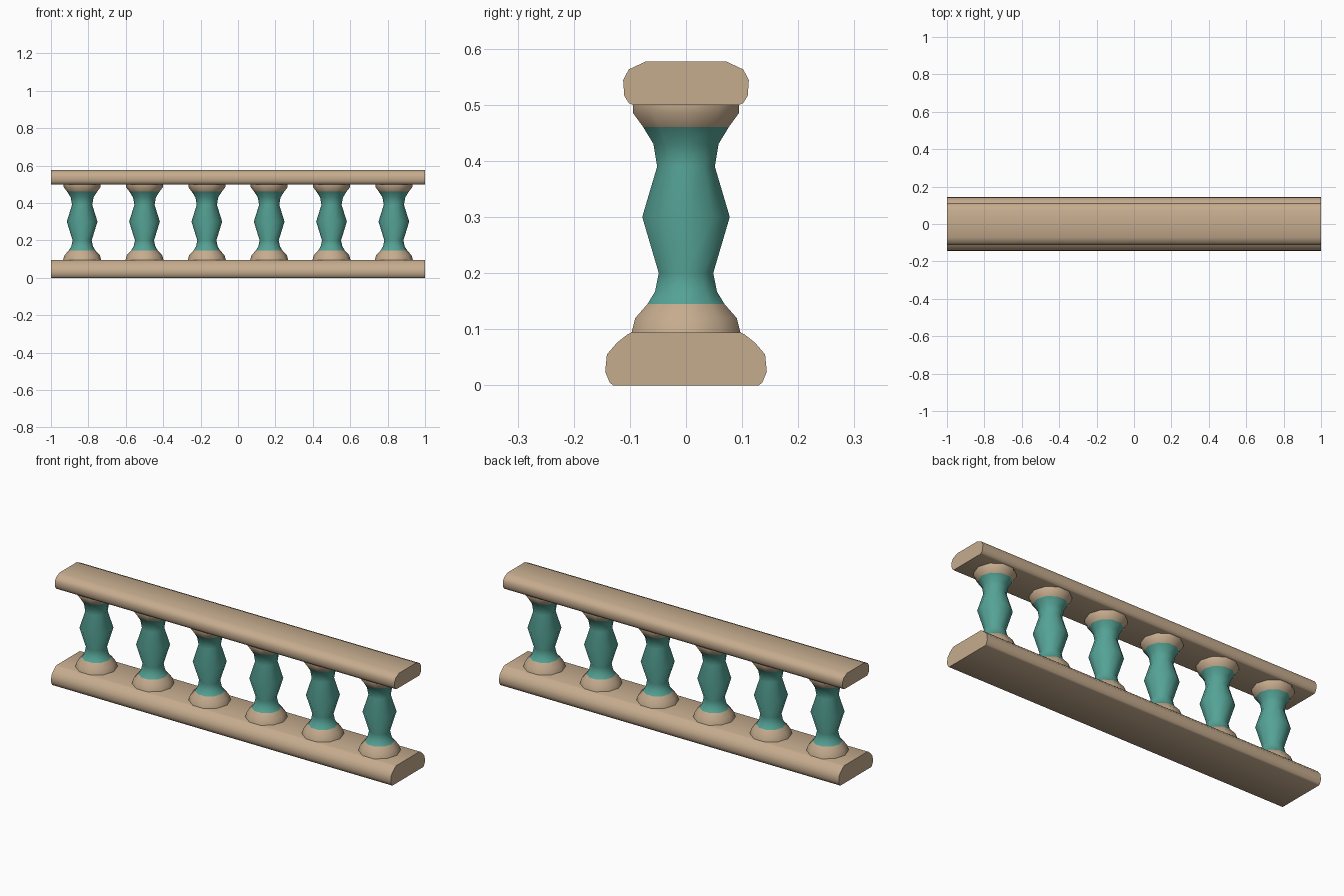
import bpy
import bmesh
from math import cos, sin, radians, tau

SIDES = 10
COUNT = 6

cube = bpy.data.objects.get("Cube")
if cube:
    bpy.data.objects.remove(cube, do_unlink=True)


def make_material(name, colour):
    mat = bpy.data.materials.new(name)
    mat.use_nodes = True
    mat.diffuse_color = colour
    mat.node_tree.nodes["Principled BSDF"].inputs["Base Color"].default_value = colour
    return mat


stone = make_material("tan stone", (0.56, 0.41, 0.27, 1))
glaze = make_material("teal glaze", (0.09, 0.36, 0.30, 1))


def finish(name, bm, materials, angle):
    bmesh.ops.recalc_face_normals(bm, faces=bm.faces)
    mesh = bpy.data.meshes.new(name)
    bm.to_mesh(mesh)
    bm.free()
    for mat in materials:
        mesh.materials.append(mat)
    obj = bpy.data.objects.new(name, mesh)
    bpy.context.collection.objects.link(obj)
    bpy.ops.object.select_all(action="DESELECT")
    obj.select_set(True)
    bpy.context.view_layer.objects.active = obj
    bpy.ops.object.shade_smooth_by_angle(angle=radians(angle))
    return obj


def rail(name, half_profile):
    """Mirror a (y, z) half profile and extrude it along x."""
    outline = half_profile + [(-y, z) for y, z in reversed(half_profile)]
    bm = bmesh.new()
    face = bm.faces.new([bm.verts.new((-1, y, z)) for y, z in outline])
    result = bmesh.ops.extrude_face_region(bm, geom=[face], use_keep_orig=True)
    moved = [v for v in result["geom"] if isinstance(v, bmesh.types.BMVert)]
    bmesh.ops.translate(bm, verts=moved, vec=(2, 0, 0))
    return finish(name, bm, [stone], 50)


def baluster(name, profile):
    """Turn a (radius, z) profile; foot and capital are stone, the body is glazed."""
    bm = bmesh.new()
    rings = [[bm.verts.new((r * cos(tau * i / SIDES), r * sin(tau * i / SIDES), z))
              for i in range(SIDES)] for r, z in profile]
    for low, high in zip(rings, rings[1:]):
        for i in range(SIDES):
            j = (i + 1) % SIDES
            face = bm.faces.new((low[i], low[j], high[j], high[i]))
            face.material_index = int(0.145 < face.calc_center_median().z < 0.46)
    bm.faces.new(rings[0])
    bm.faces.new(rings[-1])
    return finish(name, bm, [stone, glaze], 55)


# Plinth and handrail
rail("base_rail", [(0.13, 0), (0.136, 0.005), (0.144, 0.024), (0.141, 0.055),
                   (0.123, 0.076), (0.104, 0.091), (0.097, 0.094)])
rail("top_rail", [(0.095, 0.5), (0.102, 0.503), (0.11, 0.516), (0.112, 0.544),
                  (0.102, 0.563), (0.072, 0.577)])

# Row of turned balusters sharing one mesh
first = baluster("baluster_1", [(0.102, 0.094), (0.095, 0.12), (0.072, 0.145),
                                (0.058, 0.167), (0.051, 0.2), (0.082, 0.3),
                                (0.054, 0.39), (0.061, 0.43), (0.08, 0.46),
                                (0.099, 0.485), (0.099, 0.5)])
for n in range(COUNT):
    post = first if n == 0 else first.copy()
    if n:
        post.name = f"baluster_{n + 1}"
        bpy.context.collection.objects.link(post)
    post.location.x = (n - (COUNT - 1) / 2) / 3
